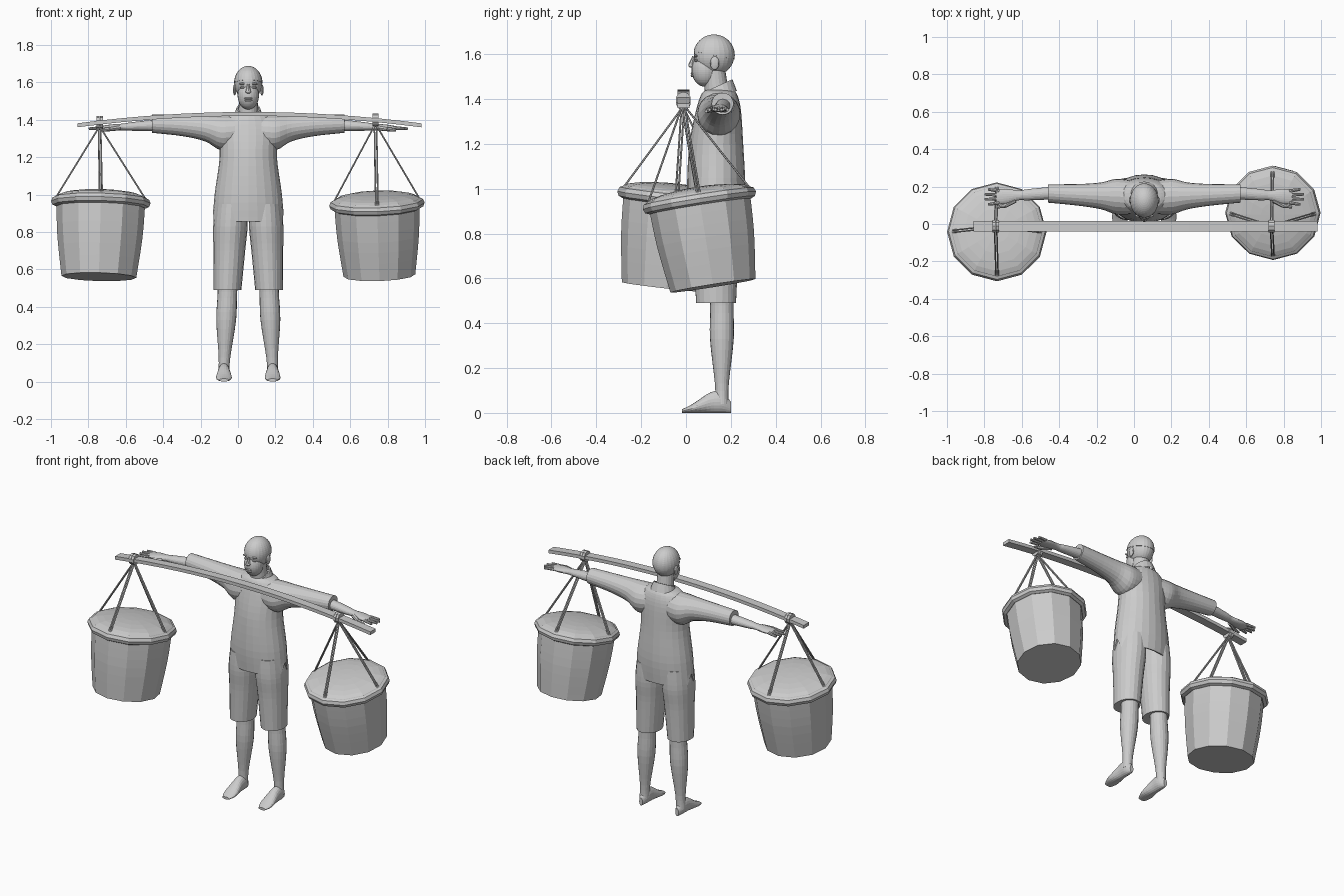
import bpy, bmesh, math
from mathutils import Matrix, Vector, Euler

old_cube = bpy.data.objects.get("Cube")
if old_cube:
    bpy.data.objects.remove(old_cube, do_unlink=True)

grey = (0.6, 0.6, 0.6, 1)
clay = bpy.data.materials.new("plain_grey")
clay.use_nodes = True
clay.diffuse_color = grey
clay.node_tree.nodes["Principled BSDF"].inputs["Base Color"].default_value = grey

middle = 0.055       # centre line of the figure
parts = []


def finish(name, bm, matrix):
    bmesh.ops.transform(bm, matrix=matrix, verts=bm.verts)
    bmesh.ops.recalc_face_normals(bm, faces=bm.faces)
    mesh = bpy.data.meshes.new(name)
    bm.to_mesh(mesh)
    bm.free()
    mesh.materials.append(clay)
    part = bpy.data.objects.new(name, mesh)
    bpy.context.collection.objects.link(part)
    parts.append(part)
    return part


def spline(keys, steps):
    """Smooth in-between rings through a few key rings."""
    keys = [Vector(key) for key in keys]
    padded = [keys[0], *keys, keys[-1]]
    rings = []
    for a, b, c, d in zip(padded, padded[1:], padded[2:], padded[3:]):
        for step in range(steps):
            t = step / steps
            bend = (2 * a - 5 * b + 4 * c - d) * t * t
            twist = (3 * b - a - 3 * c + d) * t * t * t
            rings.append((2 * b + (c - a) * t + bend + twist) / 2)
    return rings + [keys[-1]]


def loft(name, keys, axis="z", sides=20, phase=0, tilt=0, steps=4, caps=True, matrix=Matrix()):
    """Skin ellipses; each key is (position on axis, centre u, v, radius u, v)."""
    bm = bmesh.new()
    loops = []
    for along, u, v, radius_u, radius_v in spline(keys, steps):
        loop = []
        for side in range(sides):
            angle = phase + math.tau * side / sides
            p = u + radius_u * math.cos(angle)
            q = v + radius_v * math.sin(angle)
            w = along + tilt * (q - v)
            place = {"z": (p, q, w), "x": (w, p, q), "y": (p, w, q)}
            loop.append(bm.verts.new(place[axis]))
        loops.append(loop)
    for low, high in zip(loops, loops[1:]):
        for side in range(sides):
            after = (side + 1) % sides
            bm.faces.new((low[side], low[after], high[after], high[side]))
    if caps:
        bm.faces.new(loops[0])
        bm.faces.new(loops[-1])
    return finish(name, bm, matrix)


def tube(name, start, end, radius_start, radius_end, sides=8):
    start, end = Vector(start), Vector(end)
    span = end - start
    bm = bmesh.new()
    bmesh.ops.create_cone(bm, cap_ends=True, segments=sides, radius1=radius_start,
                          radius2=radius_end, depth=span.length)
    turn = span.to_track_quat("Z", "Y").to_matrix().to_4x4()
    finish(name, bm, Matrix.Translation((start + end) / 2) @ turn)


def blob(name, centre, size, segments=12, keep_above=None, matrix=Matrix()):
    """Ellipsoid, optionally keeping only the part above a plane through its centre."""
    bm = bmesh.new()
    bmesh.ops.create_uvsphere(bm, u_segments=segments, v_segments=segments, radius=1)
    if keep_above:
        everything = bm.verts[:] + bm.edges[:] + bm.faces[:]
        bmesh.ops.bisect_plane(bm, geom=everything, plane_co=(0, 0, 0),
                               plane_no=keep_above, clear_inner=True)
    stretch = Matrix.Diagonal((*size, 1))
    return finish(name, bm, matrix @ Matrix.Translation(centre) @ stretch)


# Head, cap, neck and collar
skull_centre = Vector((middle, .125, 1.595))
skull_size = Vector((.074, .09, .09))
blob("skull", skull_centre, skull_size, 24)
blob("jaw", (middle, .085, 1.53), (.057, .06, .075), 24)
cap = blob("cap", skull_centre, skull_size * 1.03, 24, keep_above=(0, .2, 1))
brim = cap.modifiers.new("cap_cloth", "SOLIDIFY")
brim.thickness = .004
tube("neck", (middle, .14, 1.4), (middle, .125, 1.54), .055, .048, 20)
loft("collar", [(1.4, middle, .147, .085, .08), (1.46, middle, .145, .064, .062),
                (1.46, middle, .145, .055, .055)], tilt=.45, steps=1, caps=False)

# Facial features
tube("nose", (middle, .034, 1.59), (middle, .024, 1.55), .006, .014)
blob("nose_tip", (middle, .024, 1.55), (.015, .014, .01))
for lip, height in (("upper_lip", 1.514), ("lower_lip", 1.503)):
    blob(lip, (middle, .029, height), (.022, .008, .006))

# Shirt body, with slits at the sides of the hem
shirt_rows = [(.855, .135, .19, .12), (1, .135, .18, .13), (1.2, .135, .153, .12),
              (1.35, .145, .158, .1), (1.42, .148, .12, .08), (1.44, .148, .07, .06)]
shirt = loft("shirt", [(z, middle, *rest) for z, *rest in shirt_rows], sides=24, caps=False)
for vertex in shirt.data.vertices:
    if vertex.co.z < .92 and abs(vertex.co.y - .135) < .001:
        vertex.co.z = .92
cloth = shirt.modifiers.new("shirt_cloth", "SOLIDIFY")
cloth.thickness = .008

for sign, side in ((1, "left"), (-1, "right")):
    def out(distance):
        return middle + sign * distance

    def hip(height):
        return out(.133 - .045 * height)

    # Features beside the nose
    blob(side + "_eye", (out(.03), .045, 1.572), (.014, .008, .006))
    blob(side + "_brow", (out(.03), .044, 1.592), (.02, .008, .006))
    blob(side + "_ear", (out(.073), .128, 1.56), (.009, .02, .03))

    # Sleeve with a level top line, then the bare arm and palm
    sleeve = [(.07, .09), (.15, .095), (.23, .072), (.35, .058), (.515, .049)]
    loft(side + "_sleeve", [(out(x), .14 + .045 * x, 1.428 - r, r, r) for x, r in sleeve], "x")
    arm = [(.46, .035, .034), (.62, .03, .023), (.67, .026, .018),
           (.74, .04, .016), (.79, .034, .01)]
    loft(side + "_arm", [(out(x), .2 - .07 * x, 1.395 - .05 * x, wide, thick)
                         for x, wide, thick in arm], "x")

    # Fingers fan out from the knuckles
    for finger in range(4):
        fan = finger - 1.5
        tube(f"{side}_finger_{finger + 1}", (out(.775), .145 + fan * .021, 1.357),
             (out(.855 - .009 * fan * fan), .145 + fan * .027, 1.352), .01, .007)
    thumb_joint = (out(.745), .098, 1.35)
    tube(side + "_thumb_base", (out(.69), .128, 1.358), thumb_joint, .015, .012)
    tube(side + "_thumb_tip", thumb_joint, (out(.79), .09, 1.345), .012, .007)

    # Shorts, leg and foot
    shorts = [(.49, .074, .089), (.7, .085, .1), (.83, .092, .113), (.95, .085, .11)]
    loft(side + "_short_leg", [(z, hip(z), .134, wide, deep) for z, wide, deep in shorts])
    leg = [(.04, .03), (.13, .031), (.33, .053), (.48, .052), (.6, .06)]
    loft(side + "_leg", [(z, hip(z), .16, r, r) for z, r in leg])
    foot = [(.2, .012, .025), (.16, .03, .046), (.11, .033, .046),
            (.03, .042, .02), (-.018, .025, .008)]
    loft(side + "_foot", [(y, out(.13), high, wide, high) for y, wide, high in foot], "y")


# Bowed carrying pole
def pole_height(x):
    return 1.431 - .072 * (x - .06) ** 2


pole_stations = [-.858 + 1.838 * step / 16 for step in range(17)]
loft("carrying_pole", [(x, -.012, pole_height(x), .038, .015) for x in pole_stations],
     "x", sides=4, phase=math.pi / 4, steps=1)

# Lidded baskets, each leaning its own way
baskets = (("left", .735, (.742, .057, .965), (9, -2), .96),
           ("right", -.74, (-.733, -.04, .977), (-6.5, 1.5), 1))
for side, hang, centre, (pitch, roll), size in baskets:
    lean = Euler((math.radians(pitch), math.radians(roll), 0)).to_matrix().to_4x4()
    frame = Matrix.Translation(centre) @ lean @ Matrix.Scale(size, 4)
    wall = [(-.42, .2), (-.2, .228), (0, .238)]
    loft(side + "_basket", [(z, 0, 0, r, r) for z, r in wall], sides=12, matrix=frame)
    blob(side + "_basket_lid", (0, 0, 0), (.25, .25, .045), matrix=frame)
    rim = []
    for step in range(9):
        turn = math.tau * step / 8
        radius = .24 + .026 * math.cos(turn)
        rim.append((.028 * math.sin(turn) - .018, 0, 0, radius, radius))
    loft(side + "_lid_rim", rim, sides=12, steps=1, caps=False, matrix=frame)

    # Rope wrapped round the pole, knotted below it
    height = pole_height(hang)
    for shift in (-.009, .009):
        x = hang + shift
        tube(side + "_rope_wrap", (x - .008, -.012, height), (x + .008, -.012, height),
             .034, .034, 10)
    knot = Vector((hang, -.014, height - .02))
    blob(side + "_knot", knot, (.016, .02, .016))

    # Four doubled ropes down to the rim
    for rope in range(4):
        angle = rope * math.pi / 2
        outward = Vector((math.cos(angle), math.sin(angle), 0))
        sideways = Vector((-outward.y, outward.x, 0)) * .006
        anchor = frame @ (outward * .238 + Vector((0, 0, .006)))
        for strand in (sideways, -sideways):
            tube(f"{side}_rope_{rope + 1}", knot + strand, anchor + strand, .0045, .0045, 6)

# Smooth shading with crisp edges
for item in bpy.context.view_layer.objects:
    item.select_set(item in parts)
bpy.context.view_layer.objects.active = parts[0]
bpy.ops.object.shade_smooth_by_angle(angle=math.radians(42))
